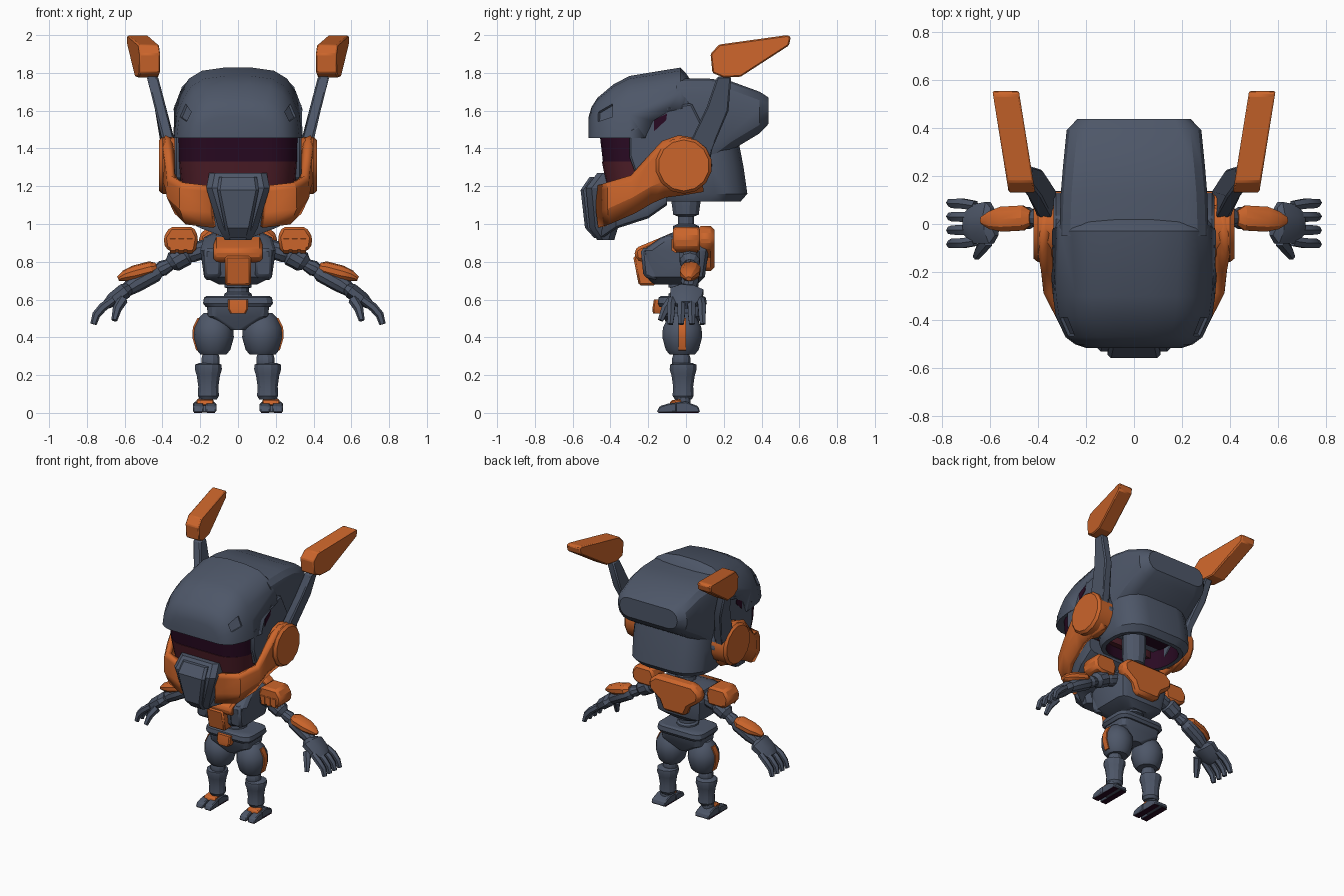
import bpy, bmesh, math
from mathutils import Vector


def material(name, rgb):
    m = bpy.data.materials.new(name)
    m.diffuse_color = (*rgb, 1)
    return m


GREY = material("slate grey", (0.075, 0.094, 0.138))
ORANGE = material("burnt orange", (0.60, 0.13, 0.024))
PURPLE = material("dark purple", (0.022, 0.003, 0.016))
MAROON = material("maroon", (0.078, 0.013, 0.022))


def finish(name, bm, mats, mirror=False, bevel=0, solid=0):
    bmesh.ops.recalc_face_normals(bm, faces=bm.faces)
    me = bpy.data.meshes.new(name)
    bm.to_mesh(me)
    bm.free()
    ob = bpy.data.objects.new(name, me)
    bpy.context.collection.objects.link(ob)
    for m in mats if isinstance(mats, list) else [mats]:
        me.materials.append(m)
    bpy.context.view_layer.objects.active = ob
    bpy.ops.object.select_all(action='DESELECT')
    ob.select_set(True)
    bpy.ops.object.shade_smooth_by_angle(angle=math.radians(28))
    if solid:
        s = ob.modifiers.new("thickness", 'SOLIDIFY')
        s.thickness, s.offset = solid, 0
    if bevel:
        b = ob.modifiers.new("bevel", 'BEVEL')
        b.width, b.segments = bevel, 1
    if mirror:
        ob.modifiers.new("mirror", 'MIRROR')
    return ob


def loft_bm(rings):
    bm = bmesh.new()
    vs = [[bm.verts.new(p) for p in ring] for ring in rings]
    n = len(vs[0])
    for a, b in zip(vs, vs[1:]):
        for i in range(n):
            j = (i + 1) % n
            bm.faces.new((a[i], a[j], b[j], b[i]))
    bm.faces.new(vs[0])
    bm.faces.new(vs[-1])
    return bm


def rrect(a0, a1, b0, b1, r, k=3):
    """Rounded rectangle in 2D."""
    r = min(r, (a1 - a0) * 0.48, (b1 - b0) * 0.48)
    pts = []
    corners = [(a1 - r, b1 - r), (a0 + r, b1 - r), (a0 + r, b0 + r), (a1 - r, b0 + r)]
    for q, (ca, cb) in enumerate(corners):
        for i in range(k + 1):
            t = math.pi / 2 * (q + i / k)
            pts.append((ca + r * math.cos(t), cb + r * math.sin(t)))
    return pts


def zloft(name, secs, mat, r=0.05, k=3, **kw):
    """Sections (z, half width, y0, y1) stacked upwards."""
    rings = [[(x, y, z) for x, y in rrect(-w, w, y0, y1, r, k)] for z, w, y0, y1 in secs]
    return finish(name, loft_bm(rings), mat, **kw)


def yloft(name, secs, mat, r=0.08, k=3, **kw):
    """Sections (y, half width, z0, z1) stacked backwards."""
    rings = [[(x, y, z) for x, z in rrect(-w, w, z0, z1, r, k)] for y, w, z0, z1 in secs]
    return finish(name, loft_bm(rings), mat, **kw)


def prism(name, prof, lo, hi, mat, axis='x', shear=0, **kw):
    """Outline (y, z) extruded along x, or (x, z) extruded along y."""
    def place(p, t):
        return (t + shear * p[0], p[0], p[1]) if axis == 'x' else (p[0], t, p[1])
    return finish(name, loft_bm([[place(p, t) for p in prof] for t in (lo, hi)]), mat, **kw)


def tube(name, pts, radii, mat, n=10, wide=1, mirror=True):
    pts = [Vector(p) for p in pts]
    rings = []
    for i, p in enumerate(pts):
        d = (pts[min(i + 1, len(pts) - 1)] - pts[max(i - 1, 0)]).normalized()
        b = d.cross(Vector((0, 1, 0))).normalized()
        a = b.cross(d)
        rings.append([p + radii[i] * (a * wide * math.cos(t) + b * math.sin(t))
                      for t in (2 * math.pi * (j + 0.5) / n for j in range(n))])
    return finish(name, loft_bm(rings), mat, mirror=mirror)


def post(name, x, y, zr, mat, n=12, mirror=True):
    return tube(name, [(x, y, z) for z, r in zr], [r for z, r in zr], mat, n, 1, mirror)


# Helmet: arched sections from brow to rim, with recessed side windows
arch = [(1, 0), (0.96, 0.38), (0.85, 0.66), (0.72, 0.84), (0.53, 0.95), (0.2, 0.995)]
arch += [(-x, z) for x, z in reversed(arch)]
rings = [[(x * w, y, 1.455 + z * (top - 1.455)) for x, z in arch] for y, w, top in
         [(-0.515, 0.2, 1.57), (-0.5, 0.245, 1.62), (-0.47, 0.285, 1.668), (-0.385, 0.325, 1.74),
          (-0.3, 0.337, 1.785), (-0.03, 0.36, 1.83), (0.0, 0.355, 1.80), (0.02, 0.345, 1.77)]]
bm = loft_bm(rings)
bmesh.ops.recalc_face_normals(bm, faces=bm.faces)
panes = [f for f in bm.faces if -0.47 < f.calc_center_median().y < -0.385
         and 1.53 < f.calc_center_median().z < 1.63 and len(f.verts) == 4]
bmesh.ops.inset_individual(bm, faces=panes, thickness=0.008, depth=0)
bmesh.ops.inset_individual(bm, faces=panes, thickness=0.004, depth=-0.012)
helmet = finish("helmet", bm, GREY)

# Helmet lower rear corner is cut away
cutter = prism("helmet_cutter", [(-0.215, 1.4), (-0.215, 1.46), (-0.175, 1.545), (-0.095, 1.595), (0.02, 1.62),
                                 (0.1, 1.62), (0.1, 1.4)], -0.6, 0.6, GREY)
cutter.hide_render = True
cutter.display_type = 'WIRE'
cut = helmet.modifiers.new("rear_cut", 'BOOLEAN')
cut.operation, cut.object, cut.solver = 'DIFFERENCE', cutter, 'EXACT'

# Rear shell and neck guard with a hollow underside
yloft("rear_shell", [(-0.05, 0.31, 1.25, 1.77), (0.12, 0.305, 1.3, 1.77), (0.24, 0.295, 1.39, 1.755),
                     (0.39, 0.28, 1.48, 1.70), (0.437, 0.235, 1.53, 1.67)], GREY, r=0.09)
rings = [[(x, y, z) for x, y in rrect(-w, w, y0, y1, 0.17, 4)] for z, w, y0, y1 in
         [(1.43, 0.295, -0.1, 0.28), (1.3, 0.3, -0.12, 0.305), (1.16, 0.295, -0.12, 0.325),
          (1.12, 0.275, -0.12, 0.29)]]
bm = loft_bm(rings)
base = min(bm.faces, key=lambda f: f.calc_center_median().z)
bmesh.ops.recalc_face_normals(bm, faces=bm.faces)
bmesh.ops.inset_individual(bm, faces=[base], thickness=0.03)
hollow = bmesh.ops.extrude_face_region(bm, geom=[base])['geom']
for v in hollow:
    if isinstance(v, bmesh.types.BMVert):
        v.co.z += 0.14
        for f in v.link_faces:
            f.material_index = 1
if base.is_valid:
    bm.faces.remove(base)
finish("neck_guard", bm, [GREY, PURPLE])

# Face: visor bands, inner head and temples
zloft("visor_upper", [(1.33, 0.315, -0.44, 0), (1.5, 0.315, -0.46, 0)], PURPLE, r=0.16, k=5)
zloft("visor_lower", [(1.2, 0.3, -0.42, -0.05), (1.33, 0.312, -0.445, -0.05)], MAROON, r=0.16, k=5)
prism("temple", [(-0.3, 1.5), (-0.3, 1.36), (-0.26, 1.24), (0.02, 1.17), (0.14, 1.3), (0.1, 1.5),
                 (0.03, 1.64), (-0.1, 1.62), (-0.2, 1.55)], 0.24, 0.335, GREY, mirror=True, bevel=0.01)
prism("temple_slot", [(-0.17, 1.49), (-0.17, 1.55), (-0.1, 1.585), (-0.105, 1.55)], 0.33, 0.338, PURPLE, mirror=True)

# Jaw guard: wrapped strip of columns (x, y, top, bottom)
bm = bmesh.new()
cols = [(0.365, 0.08, 1.44, 1.18), (0.38, -0.04, 1.46, 1.16), (0.378, -0.12, 1.43, 1.15),
        (0.365, -0.19, 1.35, 1.12), (0.355, -0.28, 1.25, 1.065), (0.295, -0.40, 1.215, 1.005),
        (0.14, -0.455, 1.20, 0.985)]
grid = [[bm.verts.new(p) for p in ((x * 0.96, y, t), (x, y, t - 0.03), (x, y, b + 0.08), (x * 0.89, y + 0.01, b))]
        for x, y, t, b in cols]
for a, b in zip(grid, grid[1:]):
    for i in range(3):
        bm.faces.new((a[i], a[i + 1], b[i + 1], b[i]))
finish("jaw_guard", bm, ORANGE, mirror=True, solid=0.045)
yloft("jaw_underside", [(-0.45, 0.09, 0.92, 1.1), (-0.37, 0.23, 0.975, 1.14), (-0.2, 0.3, 1.03, 1.2),
                        (-0.1, 0.3, 1.1, 1.24)], GREY, r=0.04, k=2)

# Ear discs
disc = [[(x, -0.012 + r * math.cos(t), 1.31 + r * math.sin(t))
         for t in (2 * math.pi * (i + 0.5) / 14 for i in range(14))]
        for x, r in [(0.3, 0.15), (0.4, 0.15), (0.418, 0.135)]]
finish("ear_disc", loft_bm(disc), ORANGE, mirror=True)

# Muzzle and its raised centre plate
zloft("muzzle", [(0.915, 0.07, -0.47, -0.38), (0.98, 0.105, -0.51, -0.36), (1.19, 0.168, -0.53, -0.36),
                 (1.27, 0.152, -0.47, -0.4)], GREY, r=0.03, k=1)
zloft("muzzle_plate", [(0.925, 0.055, -0.485, -0.42), (0.98, 0.07, -0.535, -0.42), (1.18, 0.11, -0.558, -0.42),
                       (1.25, 0.1, -0.51, -0.42)], GREY, r=0.015, k=1)

# Antennae
prism("antenna_stalk", [(0.0, 1.3), (0.02, 1.43), (0.11, 1.62), (0.165, 1.78), (0.24, 1.78), (0.225, 1.6),
                        (0.14, 1.4), (0.12, 1.3)], 0.33, 0.39, GREY, mirror=True, bevel=0.008)
for v in bpy.data.objects["antenna_stalk"].data.vertices:
    v.co.x += max(0, v.co.z - 1.42) * 0.26
prism("antenna_blade", [(0.13, 1.9), (0.14, 1.8), (0.2, 1.775), (0.29, 1.78), (0.545, 1.945), (0.555, 1.99),
                        (0.535, 2.0), (0.175, 1.95)], 0.39, 0.50, ORANGE, shear=0.16, mirror=True, bevel=0.007)

# Neck, torso and waist
post("neck", 0, 0.0, [(0.9, 0.07), (0.99, 0.07), (1.0, 0.045), (1.04, 0.045), (1.05, 0.07), (1.12, 0.08),
                      (1.28, 0.08)], GREY, mirror=False)
zloft("torso", [(0.68, 0.1, -0.17, 0.06), (0.72, 0.18, -0.21, 0.1), (0.86, 0.2, -0.23, 0.12),
                (0.93, 0.18, -0.13, 0.11), (0.96, 0.12, -0.06, 0.1)], GREY, r=0.05, k=2)
prism("chest_collar", [(-0.07, 0.955), (-0.25, 0.88), (-0.275, 0.86), (-0.265, 0.81), (-0.2, 0.79), (-0.07, 0.86)],
      -0.13, 0.13, ORANGE, bevel=0.015)
prism("chest_block", [(-0.28, 0.83), (-0.25, 0.675), (-0.16, 0.675), (-0.16, 0.83)], -0.068, 0.068, ORANGE, bevel=0.01)
prism("chest_pod", [(-0.24, 0.87), (-0.225, 0.72), (-0.15, 0.7), (-0.15, 0.88)], 0.09, 0.18, GREY, mirror=True, bevel=0.015)
prism("back_plate", [(-0.15, 0.99), (-0.21, 0.94), (-0.2, 0.88), (-0.12, 0.82), (-0.09, 0.75), (0.09, 0.75),
                     (0.12, 0.82), (0.2, 0.88), (0.21, 0.94), (0.15, 0.99)], 0.06, 0.15, ORANGE, axis='y', bevel=0.02)
post("waist", 0, -0.02, [(0.58, 0.08), (0.63, 0.075), (0.64, 0.06), (0.66, 0.06), (0.665, 0.075), (0.7, 0.075)],
     GREY, mirror=False)

# Pelvis, belt and buckle
zloft("pelvis", [(0.44, 0.05, -0.09, 0.05), (0.51, 0.16, -0.12, 0.08), (0.57, 0.165, -0.13, 0.09)], GREY, r=0.05)
zloft("belt", [(0.56, 0.17, -0.14, 0.1), (0.58, 0.185, -0.15, 0.11), (0.61, 0.18, -0.145, 0.105),
               (0.62, 0.165, -0.13, 0.09)], GREY, r=0.06)
zloft("buckle", [(0.525, 0.04, -0.175, -0.11), (0.55, 0.053, -0.178, -0.11), (0.6, 0.053, -0.17, -0.11)],
      ORANGE, r=0.008, k=1)

# Shoulder pads with raised front ribs
prism("shoulder_pad", [(0.225, 0.85), (0.21, 0.93), (0.235, 0.985), (0.36, 0.985), (0.395, 0.93), (0.385, 0.87),
                       (0.34, 0.85)], -0.07, 0.075, ORANGE, axis='y', mirror=True, bevel=0.015)
for i, x in enumerate((0.24, 0.285, 0.33)):
    prism(f"shoulder_rib_{i}", [(-0.077, 0.92), (-0.077, 0.86), (-0.05, 0.845), (-0.05, 0.93)],
          x, x + 0.03, ORANGE, mirror=True)

# Arms
tube("shoulder_joint", [(0.17, 0.02, 0.87), (0.25, 0.02, 0.845), (0.28, 0.02, 0.83)], [0.05, 0.05, 0.03], GREY)
tube("upper_arm", [(0.26, 0.02, 0.85), (0.28, 0.02, 0.835), (0.34, 0.02, 0.80), (0.36, 0.02, 0.785)],
     [0.035, 0.058, 0.055, 0.035], GREY)
tube("elbow", [(0.35, 0.02, 0.79), (0.4, 0.025, 0.765), (0.43, 0.025, 0.75)], [0.03, 0.042, 0.03], GREY)
tube("forearm", [(0.41, 0.025, 0.76), (0.44, 0.025, 0.74), (0.54, 0.02, 0.685), (0.6, 0.01, 0.645)],
     [0.03, 0.048, 0.048, 0.035], GREY)
tube("forearm_guard", [(0.43, 0.025, 0.77), (0.46, 0.025, 0.762), (0.55, 0.02, 0.738), (0.6, 0.015, 0.725),
                       (0.635, 0.015, 0.71)], [0.025, 0.042, 0.042, 0.03, 0.012], ORANGE, wide=1.3)
tube("palm", [(0.58, 0.01, 0.66), (0.6, 0.005, 0.645), (0.66, 0.0, 0.60), (0.7, 0.0, 0.57)],
     [0.03, 0.045, 0.042, 0.025], GREY, n=8, wide=2.1)
for i, y in enumerate((0.085, 0.03, -0.025, -0.08)):
    tube(f"finger_{i}", [(0.66, y * 0.9, 0.6), (0.715, y, 0.56), (0.75, y, 0.52), (0.765, y * 1.05, 0.47)],
         [0.022, 0.024, 0.022, 0.017], GREY, n=6)
tube("thumb", [(0.61, -0.07, 0.6), (0.64, -0.11, 0.55), (0.655, -0.135, 0.49)], [0.028, 0.024, 0.016], GREY, n=6)

# Legs with an outer thigh stripe
post("thigh", 0.13, -0.02, [(0.31, 0.07), (0.335, 0.09), (0.4, 0.108), (0.45, 0.105), (0.5, 0.08), (0.53, 0.05)], GREY, n=14)
prism("thigh_stripe", [(0.17, 0.325), (0.222, 0.332), (0.242, 0.4), (0.239, 0.452), (0.215, 0.502), (0.17, 0.505)],
      -0.04, 0.0, ORANGE, axis='y', mirror=True)
post("knee", 0.145, -0.025, [(0.23, 0.04), (0.26, 0.05), (0.29, 0.05), (0.32, 0.04)], GREY)
post("shin", 0.157, -0.015, [(0.07, 0.045), (0.09, 0.058), (0.14, 0.055), (0.2, 0.064), (0.23, 0.074),
                             (0.255, 0.072), (0.265, 0.05)], GREY)
post("ankle", 0.17, -0.015, [(0.03, 0.04), (0.08, 0.04)], GREY)

# Feet: heel, two toes, ankle cuff and soles
foot = [(0.075, 0.003), (0.065, 0.035), (0.0, 0.06), (-0.06, 0.055), (-0.08, 0.003)]
prism("foot", foot, 0.122, 0.232, GREY, mirror=True, bevel=0.006)
toe = [(-0.05, 0.003), (-0.05, 0.055), (-0.1, 0.048), (-0.14, 0.035), (-0.155, 0.003)]
for name, x in (("inner_toe", 0.115), ("outer_toe", 0.182)):
    prism(name, toe, x, x + 0.056, GREY, mirror=True, bevel=0.006)
    prism(name + "_sole", [(-0.145, 0), (0.065, 0), (0.065, 0.004), (-0.145, 0.004)], x + 0.008, x + 0.05, PURPLE, mirror=True)
prism("ankle_cuff", [(-0.09, 0.04), (-0.08, 0.066), (-0.03, 0.074), (-0.02, 0.04)], 0.13, 0.22, ORANGE,
      mirror=True, bevel=0.006)
